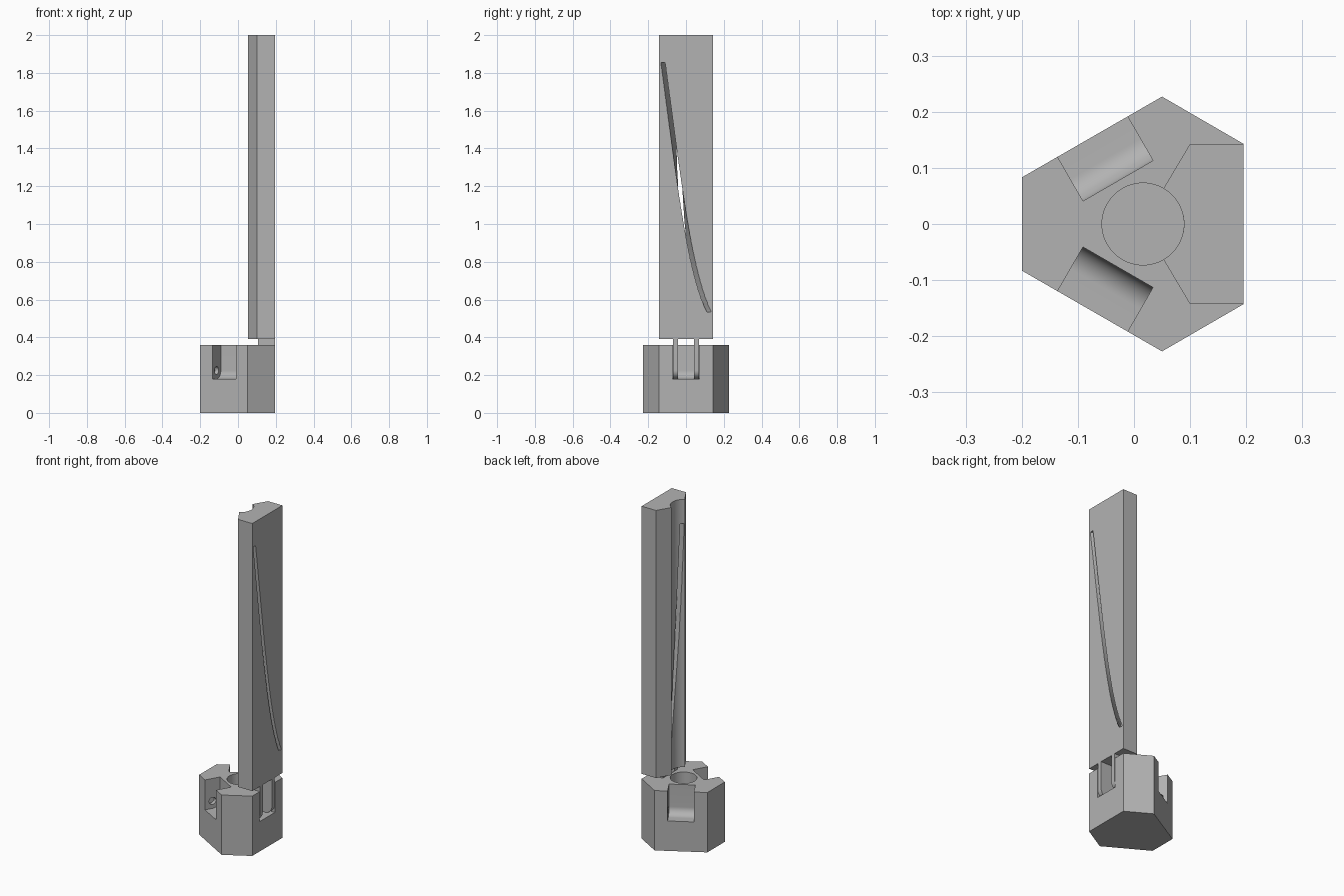
import bpy, bmesh, math
from mathutils import Matrix

if "Cube" in bpy.data.objects:
    bpy.data.objects.remove(bpy.data.objects["Cube"], do_unlink=True)

AXIS_X = 0.016      # centre line of the bore and of the threefold base
BORE = 0.073
BASE_TOP, ARM_BOTTOM, ARM_TOP = 0.36, 0.39, 2.0
FACE_X, SLOT_X = 0.195, 0.105
FLOOR, ROUND = 0.18, 0.045
PIN_X, PIN_Z = SLOT_X + ROUND, FLOOR + ROUND

grey = bpy.data.materials.new("plain grey")
grey.use_nodes = True
colour = (0.45, 0.45, 0.45, 1)
grey.diffuse_color = colour
grey.node_tree.nodes["Principled BSDF"].inputs["Base Color"].default_value = colour


def finish(name, bm):
    bmesh.ops.recalc_face_normals(bm, faces=bm.faces)
    mesh = bpy.data.meshes.new(name)
    bm.to_mesh(mesh)
    bm.free()
    mesh.materials.append(grey)
    obj = bpy.data.objects.new(name, mesh)
    bpy.context.collection.objects.link(obj)
    return obj


def prism(name, points, low, high, along_y=False):
    """Extrude an outline along z, or an x-z outline along y."""
    bm = bmesh.new()
    place = (lambda a, b, h: (a, h, b)) if along_y else (lambda a, b, h: (a, b, h))
    bottom = [bm.verts.new(place(a, b, low)) for a, b in points]
    top = [bm.verts.new(place(a, b, high)) for a, b in points]
    bm.faces.new(bottom)
    bm.faces.new(top)
    for i in range(len(points)):
        j = (i + 1) % len(points)
        bm.faces.new((bottom[i], bottom[j], top[j], top[i]))
    return finish(name, bm)


def arc(cx, cy, r, start, end, steps):
    angles = [math.radians(start + (end - start) * i / steps) for i in range(steps + 1)]
    return [(cx + r * math.cos(a), cy + r * math.sin(a)) for a in angles]


def cut(target, cutters):
    for cutter in cutters:
        mod = target.modifiers.new("cut", 'BOOLEAN')
        mod.operation = 'DIFFERENCE'
        mod.solver = 'EXACT'
        mod.object = cutter
    bpy.context.view_layer.objects.active = target
    for mod in list(target.modifiers):
        bpy.ops.object.modifier_apply(modifier=mod.name)
    for cutter in cutters:
        bpy.data.objects.remove(cutter, do_unlink=True)


def smooth(obj):
    bpy.ops.object.select_all(action='DESELECT')
    obj.select_set(True)
    bpy.context.view_layer.objects.active = obj
    bpy.ops.object.shade_smooth_by_angle(angle=math.radians(30))


# Six-sided base with a blind bore
corners = [(FACE_X, -0.143), (FACE_X, 0.143), (0.05, 0.227),
           (-0.2, 0.083), (-0.2, -0.083), (0.05, -0.227)]
base = prism("base", corners, 0, BASE_TOP)
cutters = [prism("bore_cutter", arc(AXIS_X, 0, BORE, 0, 354, 59), FLOOR, 0.5)]

# Three hinge slots with rounded inner floors, and pin sockets in their walls
slot_outline = arc(PIN_X, PIN_Z, ROUND, 180, 270, 12) + [(0.3, FLOOR), (0.3, 0.5), (SLOT_X, 0.5)]
socket_outline = arc(PIN_X, PIN_Z, 0.021, 0, 345, 23)
for turn in range(3):
    spin = (Matrix.Translation((AXIS_X, 0, 0)) @ Matrix.Rotation(math.radians(120 * turn), 4, 'Z')
            @ Matrix.Translation((-AXIS_X, 0, 0)))
    slot = prism("slot_cutter", slot_outline, -0.072, 0.072, True)
    socket = prism("socket_cutter", socket_outline, -0.095, 0.095, True)
    for cutter in (slot, socket):
        cutter.data.transform(spin)
        cutters.append(cutter)
cut(base, cutters)
smooth(base)

# Tall arm with a round groove facing the centre line
groove = arc(AXIS_X, 0, BORE, 60, -60, 24)
arm = prism("arm", [(FACE_X, -0.143), (FACE_X, 0.143), (0.1, 0.143)] + groove + [(0.1, -0.143)],
            ARM_BOTTOM, ARM_TOP)

# Twisting slit through the arm, fanning out from near the centre line
bm = bmesh.new()
rings = []
steps = 32
half = 0.011
reach = FACE_X - AXIS_X
for i in range(steps + 1):
    z = 0.535 + (1.855 - 0.535) * i / steps
    y_face = reach * math.tan(-0.96 * math.log(z / 0.995))
    ring = []
    for x, side in ((0.04, -1), (0.22, -1), (0.22, 1), (0.04, 1)):
        y = -0.03 + (y_face + 0.03) * (x - AXIS_X) / reach
        ring.append(bm.verts.new((x, y + side * half, z)))
    if rings:
        for k in range(4):
            n = (k + 1) % 4
            quad = (rings[-1][k], rings[-1][n], ring[n], ring[k])
            bm.faces.new(quad[:3])
            bm.faces.new((quad[0], quad[2], quad[3]))
    rings.append(ring)
bm.faces.new(rings[0])
bm.faces.new(rings[-1])
cut(arm, [finish("slit_cutter", bm)])
smooth(arm)

# Pair of hinge prongs with rounded ends
prong_outline = arc(PIN_X, PIN_Z, ROUND, 180, 360, 24) + [(FACE_X, ARM_BOTTOM), (SLOT_X, ARM_BOTTOM)]
for side, low, high in (("left", 0.043, 0.07), ("right", -0.07, -0.043)):
    smooth(prism("hinge_prong_" + side, prong_outline, low, high, True))
